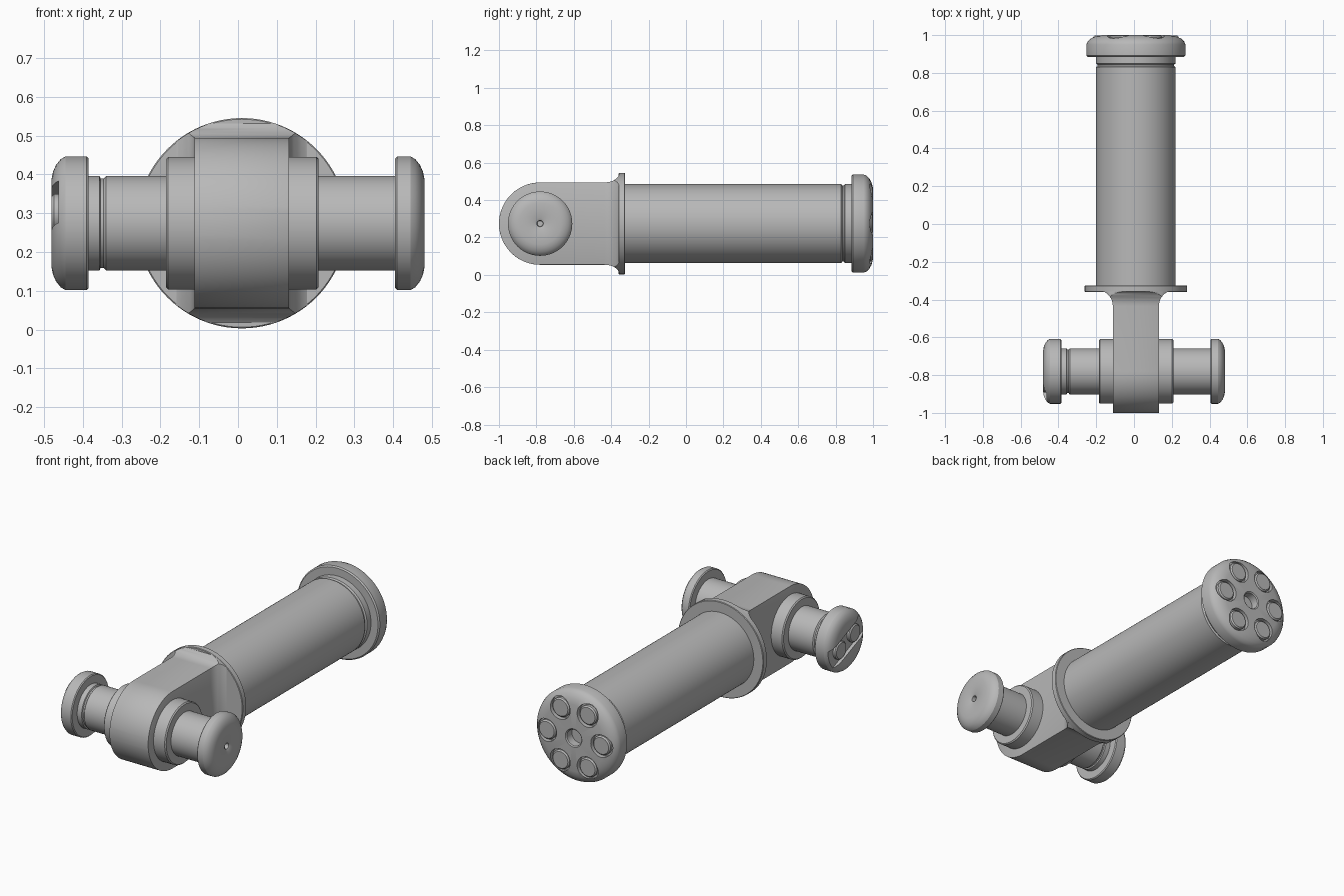
import bpy, bmesh
from math import sin, cos, pi, sqrt, radians
from mathutils import Matrix, Vector

if "Cube" in bpy.data.objects:
    bpy.data.objects.remove(bpy.data.objects["Cube"])

CX, CZ, PIN_Y = 0.01, 0.274, -0.78   # main axis and cross pin axis

steel = bpy.data.materials.new("grey steel")
steel.use_nodes = True
GREY = (0.48, 0.48, 0.48, 1)
steel.diffuse_color = GREY
steel.node_tree.nodes["Principled BSDF"].inputs["Base Color"].default_value = GREY


def finish(bm, name):
    bmesh.ops.remove_doubles(bm, verts=bm.verts, dist=1e-5)
    bmesh.ops.recalc_face_normals(bm, faces=bm.faces)
    me = bpy.data.meshes.new(name)
    bm.to_mesh(me)
    bm.free()
    ob = bpy.data.objects.new(name, me)
    bpy.context.collection.objects.link(ob)
    me.materials.append(steel)
    return ob


def select(ob):
    bpy.ops.object.select_all(action='DESELECT')
    ob.select_set(True)
    bpy.context.view_layer.objects.active = ob


def smooth(ob):
    select(ob)
    bpy.ops.object.shade_smooth_by_angle(angle=radians(30))


def boolean(ob, cutter, operation):
    select(ob)
    mod = ob.modifiers.new("cut", 'BOOLEAN')
    mod.object, mod.operation, mod.solver = cutter, operation, 'EXACT'
    bpy.ops.object.modifier_apply(modifier=mod.name)
    bpy.data.objects.remove(cutter)


def spin(bm, profile, axis, centre, seg=72):
    """Revolve (distance along axis, radius) pairs, closed at both ends."""
    profile = [(profile[0][0], 0)] + profile + [(profile[-1][0], 0)]
    rings = []
    for a, r in profile:
        ring = []
        for i in range(seg):
            u, v = r * cos(2 * pi * i / seg), r * sin(2 * pi * i / seg)
            p = (a, u, v) if axis == 'X' else (u, a, v)
            ring.append(bm.verts.new(Vector(p) + Vector(centre)))
        rings.append(ring)
    for p, q in zip(rings, rings[1:]):
        for i in range(seg):
            j = (i + 1) % seg
            bm.faces.new((p[i], p[j], q[j], q[i]))


def lathe(name, profile, axis, seg=72):
    bm = bmesh.new()
    spin(bm, profile, axis, (0, PIN_Y, CZ) if axis == 'X' else (CX, 0, CZ), seg)
    return finish(bm, name)


def disc(a, b, r, c=0.006):
    """Profile of a disc with chamfered rims."""
    return [(a, r - c), (a + c, r), (b - c, r), (b, r - c)]


# Clevis block: rounded nose, straight middle, flare into the flange
stations = []
for i in range(25):
    t = pi / 2 * i / 24
    stations.append((PIN_Y - 0.22 * cos(t), 0.122, 0.22 * sin(t)))
for i in range(9):
    t = pi / 2 * i / 8
    stations.append((-0.435 + 0.08 * sin(t), 0.122 + 0.07 * (1 - cos(t)),
                     0.22 + 0.055 * (1 - cos(t))))
stations.append((-0.34, 0.192, 0.275))
bm = bmesh.new()
loops = [[bm.verts.new((CX + sx * w, y, CZ + sz * h))
          for sx, sz in ((-1, -1), (1, -1), (1, 1), (-1, 1))] for y, w, h in stations]
for p, q in zip(loops, loops[1:]):
    for i in range(4):
        j = (i + 1) % 4
        if len({v.co.to_tuple(5) for v in (p[i], p[j], q[j], q[i])}) > 2:
            bm.faces.new((p[i], p[j], q[j], q[i]))
bm.faces.new(loops[-1])
clevis = finish(bm, "clevis_block")
boolean(clevis, lathe("flange_trim", [(-1.2, 0.27), (-0.34, 0.27)], 'Y', 96), 'INTERSECT')
bevel = clevis.modifiers.new("edge", 'BEVEL')
bevel.width, bevel.segments, bevel.angle_limit = 0.007, 2, radians(50)
select(clevis)
bpy.ops.object.modifier_apply(modifier="edge")
smooth(clevis)

# Flange and main shaft with its narrow groove
smooth(lathe("flange", disc(-0.36, -0.325, 0.271, 0.003), 'Y', 96))
smooth(lathe("main_shaft", [(-0.34, 0.211), (0.83, 0.211), (0.836, 0.203), (0.844, 0.203),
                            (0.85, 0.211), (0.9, 0.211)], 'Y', 96))

# Domed end head with a centre hole and six bolt seats
end_head = lathe("end_head", [(0.885, 0.255), (0.892, 0.262), (0.95, 0.262), (0.965, 0.256),
                              (0.98, 0.242), (0.992, 0.22), (1.0, 0.19), (1.0, 0.052),
                              (0.995, 0.046), (0.95, 0.046)], 'Y', 96)
seats, bolts = bmesh.new(), bmesh.new()
for i in range(6):
    t = pi / 3 * i
    spot = (CX + 0.172 * cos(t), 0, CZ + 0.172 * sin(t))
    spin(seats, [(0.974, 0.064), (1.05, 0.064)], 'Y', spot, 40)
    spin(bolts, [(0.965, 0.054), (0.99, 0.054), (0.997, 0.047)], 'Y', spot, 40)
boolean(end_head, finish(seats, "seat_cutter"), 'DIFFERENCE')
smooth(end_head)
smooth(finish(bolts, "end_bolts"))

# Cross pin, its collars and heads
smooth(lathe("cross_pin", [(-0.4, 0.122), (-0.357, 0.122), (-0.354, 0.115), (-0.346, 0.115),
                           (-0.34, 0.122), (0.42, 0.122)], 'X'))
smooth(lathe("right_collar", disc(-0.186, -0.105, 0.171), 'X'))
smooth(lathe("left_collar", disc(0.125, 0.208, 0.171), 'X'))
dome = [(0.445, 0.172), (0.457, 0.165), (0.469, 0.15), (0.477, 0.132), (0.481, 0.112)]
smooth(lathe("left_head", [(0.405, 0.167), (0.41, 0.172)] + dome
             + [(0.481, 0.03), (0.475, 0.017), (0.44, 0.015)], 'X'))
right_head = lathe("right_head", [(-0.385, 0.167), (-0.39, 0.172)]
                   + [(-a, r) for a, r in dome], 'X')

# Tilted keeper slot across the right head, holding two bolts
tilt = radians(22)
along = Vector((0, -cos(tilt), sin(tilt)))
bm = bmesh.new()
bmesh.ops.create_cube(bm, size=1, matrix=Matrix.Translation((-0.512, PIN_Y, CZ))
                      @ Matrix.Rotation(-tilt, 4, 'X')
                      @ Matrix.Diagonal((0.1, 0.6, 0.116, 1)))
boolean(right_head, finish(bm, "slot_cutter"), 'DIFFERENCE')
smooth(right_head)
bm = bmesh.new()
for side in (-1, 1):
    spin(bm, [(-0.45, 0.05), (-0.474, 0.05), (-0.48, 0.044)], 'X',
         Vector((0, PIN_Y, CZ)) + along * 0.068 * side, 40)
smooth(finish(bm, "keeper_bolts"))
